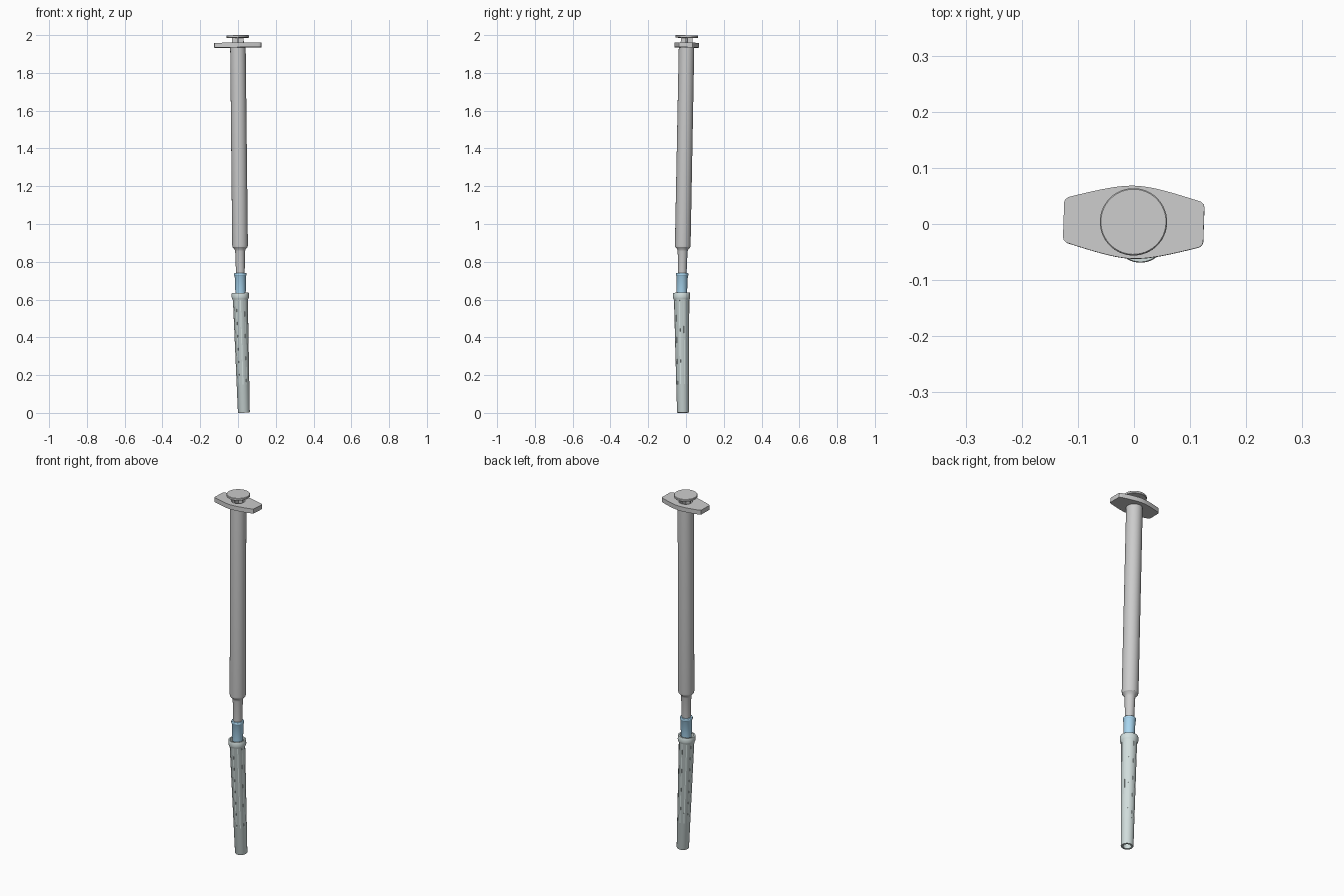
import bpy, bmesh, math
from mathutils import Vector, Matrix

if "Cube" in bpy.data.objects:
    bpy.data.objects.remove(bpy.data.objects["Cube"])

# Two slightly different axes: syringe body and needle cap
def axis_matrix(base, top, roll=0.0):
    b, t = Vector(base), Vector(top)
    q = Vector((0, 0, 1)).rotation_difference(t - b)
    return Matrix.Translation(b) @ q.to_matrix().to_4x4() @ Matrix.Rotation(roll, 4, 'Z')

BODY = axis_matrix((0.0202, -0.0341, 0), (-0.001, 0.004, 2), -0.035)
CAP = axis_matrix((0.031, -0.016, 0.001), (0.0115, -0.0235, 0.635))

def material(name, col):
    m = bpy.data.materials.new(name)
    m.diffuse_color = (*col, 1)
    m.use_nodes = True
    m.node_tree.nodes["Principled BSDF"].inputs["Base Color"].default_value = m.diffuse_color
    return m

BLUE = material("blue_plastic", (0.40, 0.68, 0.88))
TINT = material("pale_green_plastic", (0.65, 0.74, 0.73))

def finish(bm, name, mat, matrix):
    bmesh.ops.recalc_face_normals(bm, faces=bm.faces)
    me = bpy.data.meshes.new(name)
    bm.to_mesh(me)
    bm.free()
    ob = bpy.data.objects.new(name, me)
    bpy.context.collection.objects.link(ob)
    ob.matrix_world = matrix
    if mat:
        me.materials.append(mat)
    bpy.ops.object.select_all(action='DESELECT')
    ob.select_set(True)
    bpy.context.view_layer.objects.active = ob
    bpy.ops.object.shade_smooth_by_angle(angle=math.radians(30))
    return ob

def lathe(name, profile, matrix, mat=None, closed=False, steps=48):
    bm = bmesh.new()
    vs = [bm.verts.new((r, 0, z)) for r, z in profile]
    edges = [bm.edges.new(p) for p in zip(vs, vs[1:])]
    if closed:
        edges.append(bm.edges.new((vs[-1], vs[0])))
    bmesh.ops.spin(bm, geom=vs + edges, cent=(0, 0, 0), axis=(0, 0, 1),
                   angle=2 * math.pi, steps=steps)
    bmesh.ops.remove_doubles(bm, verts=bm.verts, dist=1e-5)
    return finish(bm, name, mat, matrix)

def add_box(bm, size, centre, angle=0.0):
    m = Matrix.Rotation(angle, 4, 'Z') @ Matrix.Translation(centre) @ Matrix.Diagonal((*size, 1))
    return bmesh.ops.create_cube(bm, size=1, matrix=m)['verts']

# Hollow barrel with rounded shoulder and tapered nozzle
lathe("barrel", [(0.035, 1.945), (0.041, 1.945), (0.0415, 0.888), (0.040, 0.878),
                 (0.029, 0.866), (0.026, 0.855), (0.022, 0.70), (0.010, 0.70),
                 (0.010, 0.885), (0.035, 0.895)], BODY, closed=True)

# Finger flange: bowed outline extruded around the bore
def half_width(x):
    return 0.065 - 0.31 * (math.sqrt(x * x + 0.0025) - 0.05)

N = 24
side = [(-0.118 + 0.236 * i / N) for i in range(N + 1)]
half = [(x, half_width(x)) for x in side] + [(0.1235, 0.036), (0.125, 0.031)]
outline = half + [(-x, -y) for x, y in half]
half_end = [(0.125, -0.031), (0.1235, -0.036)]
outline = half + half_end + [(-x, -y) for x, y in half] + [(-x, -y) for x, y in half_end]
bm = bmesh.new()
edges = []
bore = [(0.035 * math.cos(a * math.pi / 24), 0.035 * math.sin(a * math.pi / 24)) for a in range(48)]
for loop in (outline, bore):
    vs = [bm.verts.new((x, y, 1.935)) for x, y in loop]
    edges += [bm.edges.new((vs[i - 1], vs[i])) for i in range(len(vs))]
bmesh.ops.triangle_fill(bm, edges=edges, use_beauty=True)
ext = bmesh.ops.extrude_face_region(bm, geom=bm.faces[:])
bmesh.ops.translate(bm, vec=(0, 0, 0.025),
                    verts=[g for g in ext['geom'] if isinstance(g, bmesh.types.BMVert)])
finish(bm, "finger_flange", None, BODY)

# Plunger: thumb disc, cross-shaped rod, sealing stopper
lathe("thumb_disc", [(0, 1.986), (0.058, 1.986), (0.06, 1.988), (0.06, 1.997),
                     (0.058, 1.999), (0, 1.999)], BODY)
bm = bmesh.new()
for a in (0, math.pi / 2):
    add_box(bm, (0.062, 0.008, 1.057), (0, 0, 1.4595), a)
finish(bm, "plunger_rod", None, BODY)
lathe("plunger_stopper", [(0, 0.90), (0.034, 0.91), (0.034, 0.94), (0, 0.94)], BODY)

# Blue needle hub with lip, and the hidden needle
lathe("needle_hub", [(0.0225, 0.74), (0.031, 0.74), (0.033, 0.737), (0.033, 0.729),
                     (0.030, 0.724), (0.027, 0.62), (0.025, 0.56), (0, 0.56),
                     (0, 0.69), (0.0225, 0.69)], BODY, BLUE)
lathe("needle", [(0, 0.08), (0.003, 0.10), (0.003, 0.60), (0, 0.60)], CAP, steps=12)

# Tapered hollow needle cap with collar and recessed end
lathe("needle_cap", [(0, 0.03), (0.020, 0.03), (0.021, 0.0), (0.030, 0.0), (0.0315, 0.003),
                     (0.0395, 0.595), (0.044, 0.605), (0.0455, 0.611), (0.0455, 0.632),
                     (0.044, 0.635), (0.036, 0.635), (0.031, 0.55), (0.022, 0.06), (0, 0.06)],
      CAP, TINT)

# Long grip ribs that sink into the cap towards its tip
bm = bmesh.new()
RIBS = 10
for i in range(RIBS):
    a = 2 * math.pi * (i + 0.5) / RIBS
    vs = add_box(bm, (0.008, 0.005, 0.45), (0.0365, 0, 0.375), a)
    out = Vector((math.cos(a), math.sin(a), 0))
    for v in vs:
        v.co -= out * (0.6 - v.co.z) * 0.0145
finish(bm, "cap_ribs", TINT, CAP)
